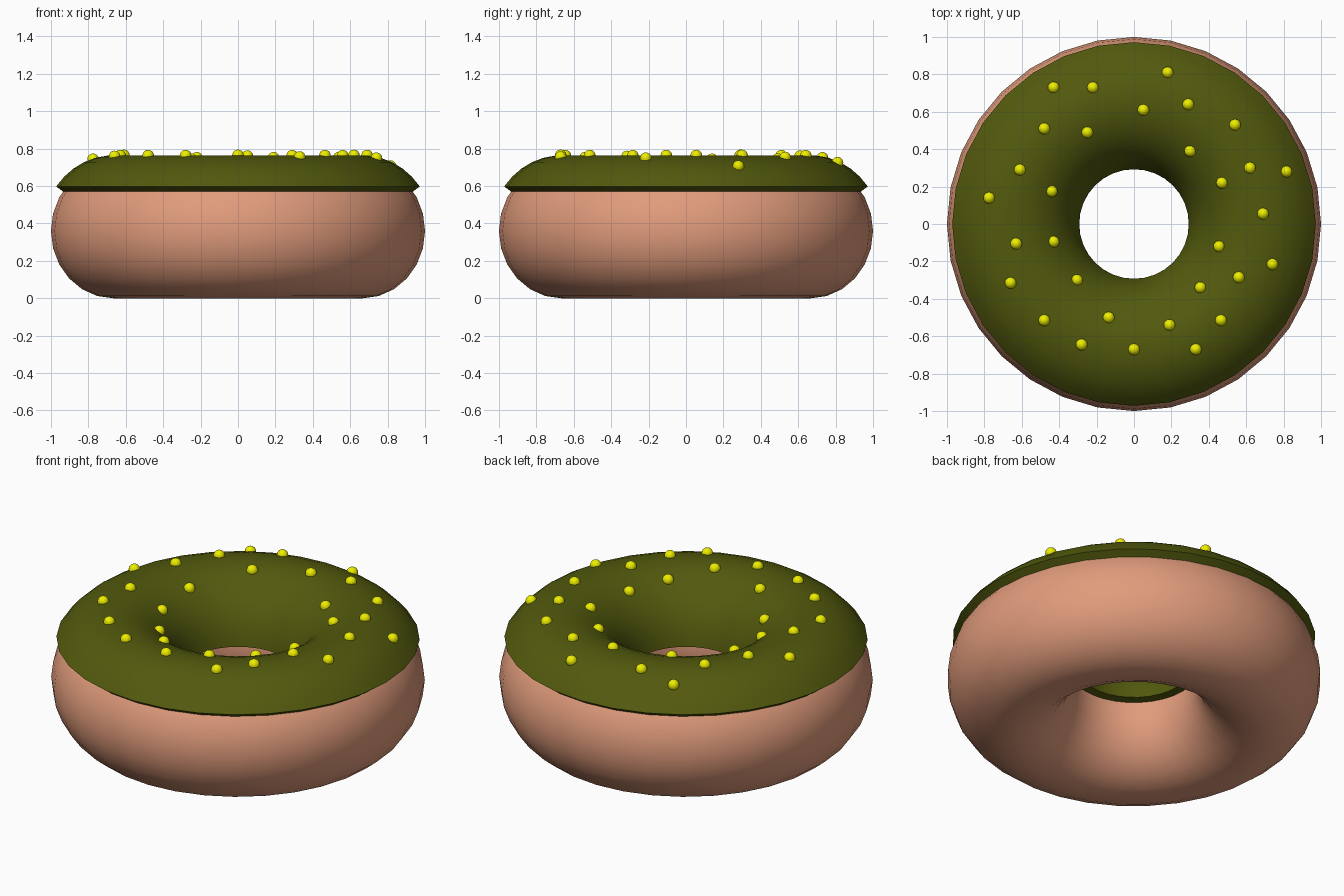
import bpy, bmesh, math

if "Cube" in bpy.data.objects:
    bpy.data.objects.remove(bpy.data.objects["Cube"])

R, RX, RZ, ZC = 0.667, 0.333, 0.36, 0.36   # ring radius, dough half-width/height, centre height
T = 0.044                                  # icing thickness
SEG = 32


def material(name, rgb):
    m = bpy.data.materials.new(name)
    m.diffuse_color = (*rgb, 1)
    m.use_nodes = True
    m.node_tree.nodes["Principled BSDF"].inputs["Base Color"].default_value = m.diffuse_color
    return m


def section(a, grow=0.0):
    """Point on the oval cross-section at angle a (0 = outer side, 90 = top)."""
    a = math.radians(a)
    return R + (RX + grow) * math.cos(a), ZC + (RZ + grow) * math.sin(a)


def revolve(name, profile, mat, angle):
    """Spin a closed profile around z."""
    bm = bmesh.new()
    rings = []
    for i in range(SEG):
        t = 2 * math.pi * i / SEG
        rings.append([bm.verts.new((r * math.cos(t), r * math.sin(t), z)) for r, z in profile])
    n = len(profile)
    for i in range(SEG):
        a, b = rings[i], rings[(i + 1) % SEG]
        for j in range(n):
            k = (j + 1) % n
            bm.faces.new((a[j], b[j], b[k], a[k]))
    bmesh.ops.recalc_face_normals(bm, faces=bm.faces)
    finish(name, bm, mat, angle)


def finish(name, bm, mat, angle):
    me = bpy.data.meshes.new(name)
    bm.to_mesh(me)
    bm.free()
    ob = bpy.data.objects.new(name, me)
    bpy.context.collection.objects.link(ob)
    me.materials.append(mat)
    bpy.ops.object.select_all(action='DESELECT')
    ob.select_set(True)
    bpy.context.view_layer.objects.active = ob
    bpy.ops.object.shade_smooth_by_angle(angle=math.radians(angle))


dough_mat = material("dough", (0.75, 0.33, 0.20))
icing_mat = material("icing", (0.085, 0.10, 0.004))
sprinkle_mat = material("sprinkle", (0.85, 0.85, 0.0))

# Dough ring
revolve("dough", [section(360 * i / 24) for i in range(24)], dough_mat, 40)

# Icing shell: outer edge high on the side, inner edge down in the hole
N = 14
A0, A1 = 36.0, 173.0
outer = [section(A0 + (A1 - A0) * i / N, T) for i in range(N + 1)]
inner = [section(A1 + (A0 - A1) * i / N, -0.004) for i in range(N + 1)]
revolve("icing", outer + inner, icing_mat, 50)

# Sprinkle balls sitting on the icing surface
spots = [(-.43, .73), (-.22, .73), (.18, .81), (.05, .61), (.29, .64), (.54, .53),
         (-.48, .51), (-.25, .49), (.30, .39), (.62, .30), (.47, .22), (.815, .28),
         (-.61, .29), (-.44, .175), (-.775, .14), (.69, .055), (-.63, -.105),
         (-.43, -.095), (.455, -.12), (.74, -.215), (.56, -.285), (-.66, -.315),
         (-.305, -.30), (.355, -.34), (-.48, -.515), (-.135, -.50), (.19, -.54),
         (.465, -.515), (-.28, -.645), (0, -.67), (.33, -.67)]
bm = bmesh.new()
for x, y in spots:
    u = (math.hypot(x, y) - R) / (RX + T)
    z = ZC + (RZ + T) * math.sqrt(max(0, 1 - u * u))
    res = bmesh.ops.create_uvsphere(bm, u_segments=16, v_segments=10, radius=0.031)
    bmesh.ops.translate(bm, verts=res["verts"], vec=(x, y, z))
finish("sprinkles", bm, sprinkle_mat, 60)
